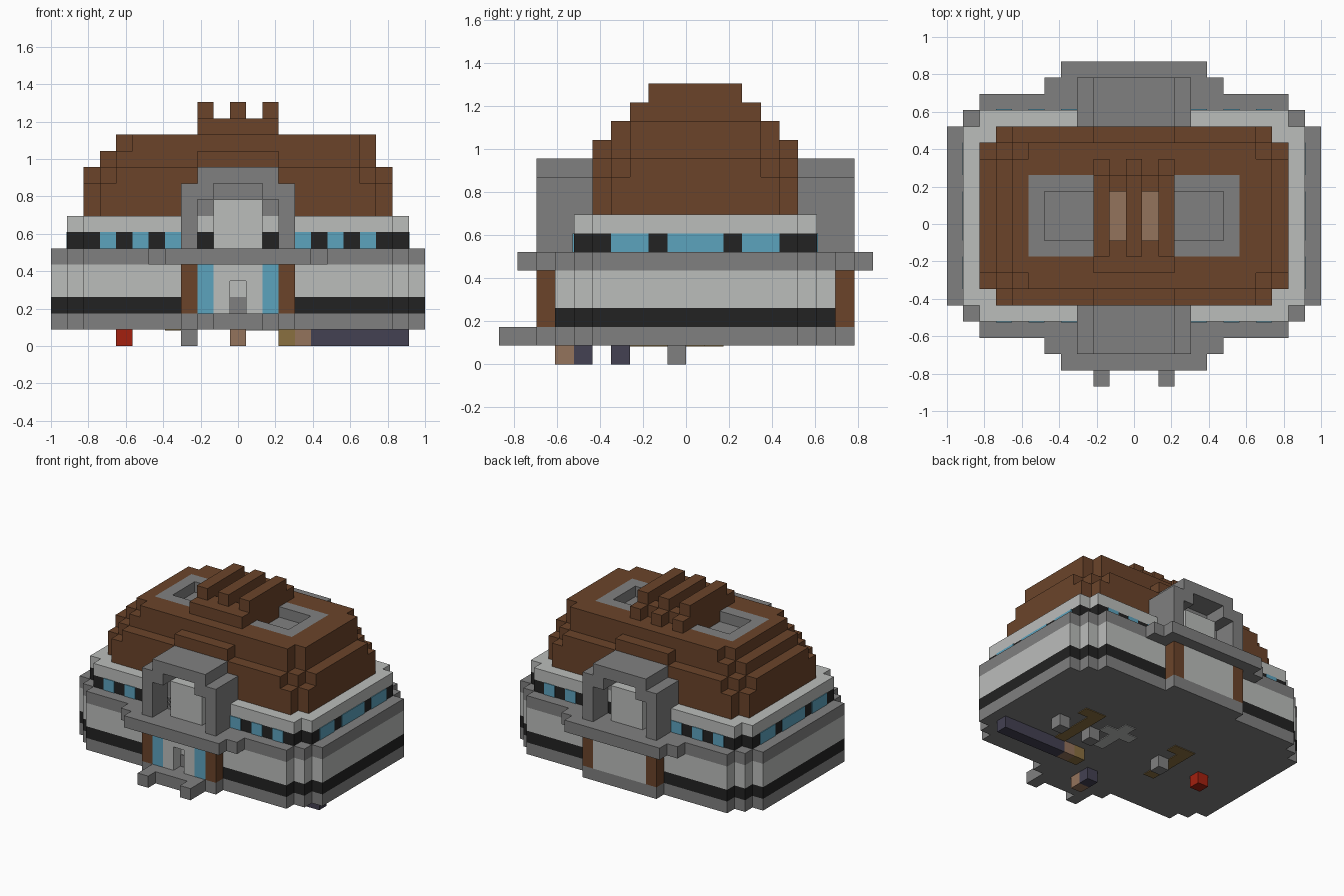
import bpy, bmesh
from mathutils import Vector

U = 2 / 23  # one block

cube = bpy.data.objects.get("Cube")
if cube:
    bpy.data.objects.remove(cube, do_unlink=True)


def material(name, hexa):
    rgb = [int(hexa[i:i + 2], 16) / 255 for i in (0, 2, 4)]
    col = [c / 12.92 if c < 0.04045 else ((c + 0.055) / 1.055) ** 2.4 for c in rgb] + [1]
    m = bpy.data.materials.new(name)
    m.use_nodes = True
    m.diffuse_color = col
    m.node_tree.nodes["Principled BSDF"].inputs["Base Color"].default_value = col
    return m


BROWN = material("roof_brown", "6B442A")
GREY = material("stone_grey", "808080")
LIGHT = material("light_grey", "BBBDBB")
BLACK = material("stripe_black", "222222")
BLUE = material("glass_blue", "5CA3BE")
RED = material("red", "A3200F")
TAN = material("tan", "94735C")
GOLD = material("gold", "8A7040")
NAVY = material("navy", "434152")


def finish(name, bm, mat):
    bmesh.ops.recalc_face_normals(bm, faces=bm.faces)
    mesh = bpy.data.meshes.new(name)
    bm.to_mesh(mesh)
    bm.free()
    if mat:
        mesh.materials.append(mat)
    ob = bpy.data.objects.new(name, mesh)
    bpy.context.collection.objects.link(ob)
    return ob


def boxes(name, mat, *spans):
    """Boxes given as (x0, x1, y0, y1, z0, z1) in blocks."""
    bm = bmesh.new()
    for x0, x1, y0, y1, z0, z1 in spans:
        verts = bmesh.ops.create_cube(bm, size=1)["verts"]
        bmesh.ops.scale(bm, verts=verts, vec=Vector((x1 - x0, y1 - y0, z1 - z0)) * U)
        bmesh.ops.translate(bm, verts=verts, vec=Vector((x0 + x1, y0 + y1, z0 + z1)) * U / 2)
    return finish(name, bm, mat)


def layer(name, mat, steps, z0, z1):
    """Slab with stepped corners; steps go from widest to deepest (x0, x1, y0, y1)."""
    pts = []
    for xi, yi, rev in ((1, 3, False), (0, 3, True), (0, 2, False), (1, 2, True)):
        quad = []
        for i, s in enumerate(steps):
            if i:
                quad.append((s[xi], steps[i - 1][yi]))
            quad.append((s[xi], s[yi]))
        pts += quad[::-1] if rev else quad
    bm = bmesh.new()
    face = bm.faces.new([bm.verts.new((x * U, y * U, z0 * U)) for x, y in pts])
    top = bmesh.ops.extrude_face_region(bm, geom=[face])["geom"]
    bmesh.ops.translate(bm, vec=(0, 0, (z1 - z0) * U),
                        verts=[v for v in top if isinstance(v, bmesh.types.BMVert)])
    return finish(name, bm, mat)


def rings(wide, near, count):
    """Nested symmetric steps, each one block narrower and one block deeper."""
    return [(i - wide, wide - i, near - i, 1 - near + i) for i in range(count)]


def mx(*spans):
    """Spans plus their left-right mirror images."""
    return list(spans) + [(-b, -a, *r) for a, b, *r in spans]


def my(*spans):
    """Spans plus their front-back mirror images."""
    return list(spans) + [(a, b, 1 - d, 1 - c, *r) for a, b, c, d, *r in spans]


# Walls in stacked layers
wall = rings(11.5, -5, 3)
layer("base_slab", GREY, wall, 1, 2)
layer("dark_stripe", BLACK, wall, 2, 3)
layer("lower_wall", LIGHT, wall, 3, 5)
layer("ledge", GREY, wall + rings(5.5, -8, 2), 5, 6)
upper = rings(10.5, -5, 2)
layer("window_band", BLACK, upper, 6, 7)
layer("upper_wall", LIGHT, upper, 7, 8)

# Window panes on all four sides
t = 0.06
boxes("long_side_windows", BLUE,
      *my(*mx(*[(x, x + 1, -6 - t, -6 + t, 6, 7) for x in (3.5, 5.5, 7.5)])))
boxes("end_windows", BLUE,
      *mx(*[(10.5 - t, 10.5 + t, a, b, 6, 7) for a, b in ((-4, -2), (-1, 2), (3, 5))]))

# Entrance and rear bay
boxes("bay_posts", BROWN, *my(*mx((2.5, 3.5, -8, -7, 2, 5))))
boxes("bay_floors", GREY, *my((-3.5, 3.5, -8, -7, 1, 2)))
boxes("rear_panel", LIGHT, (-2.5, 2.5, 8, 9, 2, 5))
boxes("entrance_glass", BLUE, *mx((1.5, 2.5, -8, -7, 2, 5)))
boxes("entrance_frame", LIGHT, *mx((0.5, 1.5, -8, -7, 2, 5)), (-0.5, 0.5, -8, -7, 4, 5))
boxes("door", GREY, (-0.5, 0.5, -7 - t, -7 + t, 2, 3))
boxes("front_step", GREY, (-2.5, 2.5, -9, -8, 1, 2), *mx((1.5, 2.5, -10, -9, 1, 2)))

# Arched dormers front and back
boxes("dormer_arches", GREY, *my(
    *mx((2.5, 3.5, -8, -5, 6, 10), (1.5, 2.5, -8, -6, 9, 10)),
    (-2.5, 2.5, -8, -4, 10, 11), (-2.5, 2.5, -6, -5, 6, 10)))
boxes("dormer_panels", LIGHT, *my((-1.5, 1.5, -7, -6, 6, 9)))

# Stepped roof
layer("roof_lower", BROWN, rings(9.5, -4, 2), 8, 10)
layer("roof_middle", BROWN, rings(9.5, -3, 3), 10, 11)
layer("roof_upper", BROWN, rings(8.5, -3, 2), 11, 12)
boxes("roof_bumps", BROWN, *my((-2.5, 2.5, -5, -4, 11, 12)))
roof_top = layer("roof_top", BROWN, [(-7.5, 8.5, -3, 4), (-6.5, 7.5, -4, 5)], 12, 13)

# Sunken roof wells
cutter = boxes("well_cutter", None, *mx((2.5, 6.5, -2, 3, 11.5, 13.5)))
cutter.hide_render = True
cutter.hide_set(True)
cut = roof_top.modifiers.new("wells", "BOOLEAN")
cut.operation = "DIFFERENCE"
cut.solver = "EXACT"
cut.object = cutter
boxes("well_rims", GREY, *mx((5.5, 6.5, -2, 3, 12, 13), (2.5, 5.5, -2, -1, 12, 13),
                             (2.5, 5.5, 2, 3, 12, 13), (2.5, 5.5, -1, 2, 12, 12.1)))

# Roof crest with three ridges
ridges = [(x - 0.5, x + 0.5) for x in (-2, 0, 2)]
boxes("crest_ridges", BROWN, *[(a, b, -3, 4, 13, 14) for a, b in ridges],
      *[(a, b, -2, 3, 14, 15) for a, b in ridges])
boxes("crest_fill", BROWN, *mx((0.5, 1.5, -3, -1, 13, 14), (0.5, 1.5, 2, 3, 13, 14)))
boxes("crest_floor", TAN, *mx((0.5, 1.5, -1, 2, 13, 13.1)))

# Blocks hanging below the base
boxes("under_red", RED, (-7.5, -6.5, -1, 0, 0, 1))
boxes("under_grey", GREY, *[(x - 0.5, x + 0.5, -1, 0, 0, 1) for x in (-3, 4, 7)])
boxes("under_navy", NAVY, (4.5, 10.5, -4, -3, 0, 1), (-0.5, 0.5, -6, -5, 0, 1))
boxes("under_tan", TAN, (3.5, 4.5, -4, -3, 0, 1), (-0.5, 0.5, -7, -6, 0, 1))
boxes("under_gold", GOLD, (2.5, 3.5, -4, -3, 0, 1))

# Flat patches on the underside
p = (1 - t, 1 + t)
boxes("gold_patches", GOLD, *[s for x in (5, -4) for s in (
    (x - 0.5, x + 0.5, -3, 2, *p), (x + 0.5, x + 1.5, 1, 2, *p))])
boxes("light_patch", LIGHT, (1.5, 2.5, -2, 2, *p), (0.5, 1.5, 0, 1, *p), (2.5, 3.5, 0, 1, *p))
